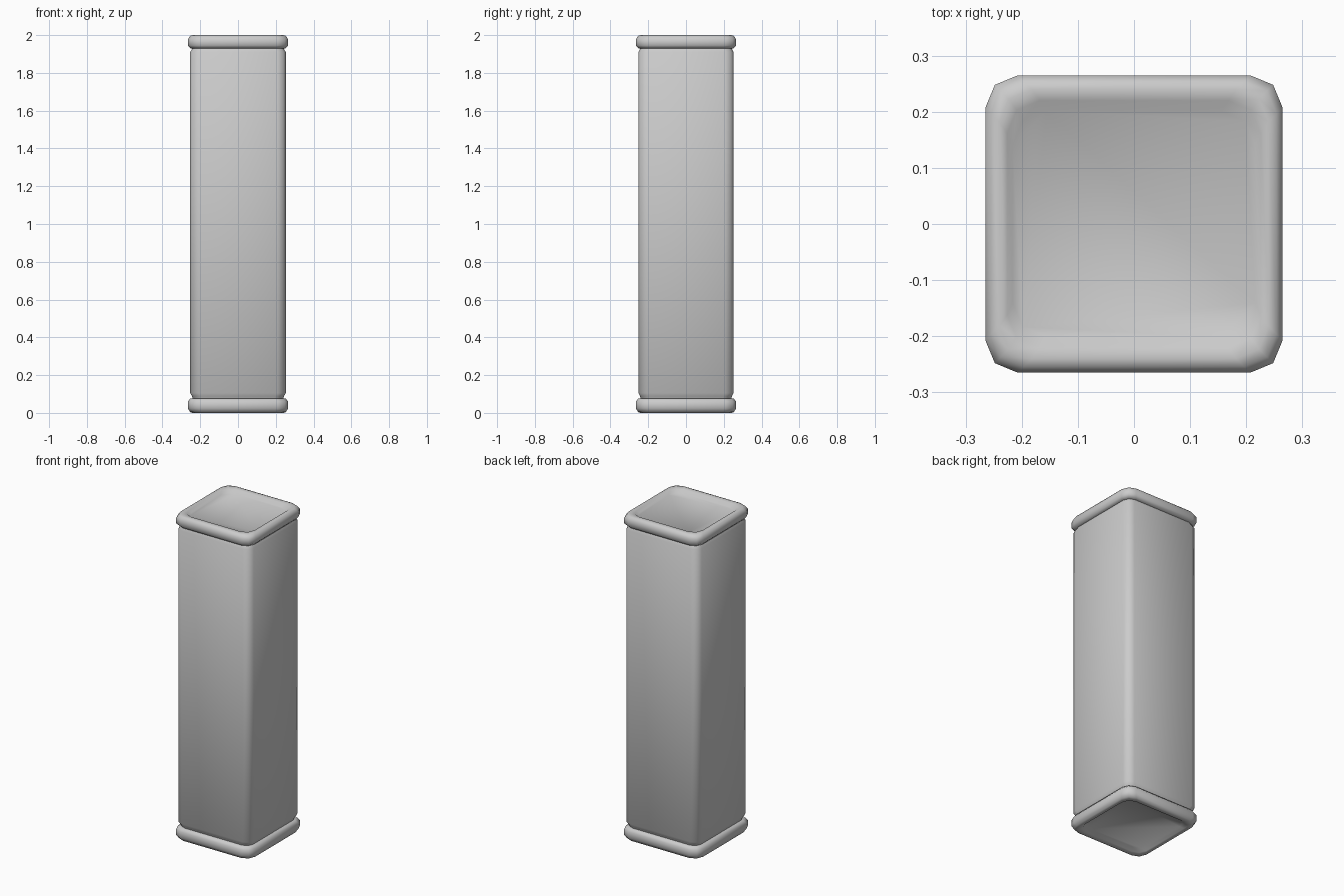
import bpy
import bmesh
import math

cube = bpy.data.objects.get("Cube")
if cube:
    bpy.data.objects.remove(cube, do_unlink=True)

grey = bpy.data.materials.new("light grey")
grey.use_nodes = True
colour = (0.6, 0.6, 0.6, 1)
grey.diffuse_color = colour
grey.node_tree.nodes["Principled BSDF"].inputs["Base Color"].default_value = colour


def rounded_square(hx, hy, radius, segments):
    """Outline of a rectangle with rounded corners, counter-clockwise."""
    points = []
    for k, (sx, sy) in enumerate([(1, 1), (-1, 1), (-1, -1), (1, -1)]):
        for i in range(segments + 1):
            a = math.pi / 2 * (k + i / segments)
            points.append((sx * (hx - radius) + radius * math.cos(a),
                           sy * (hy - radius) + radius * math.sin(a)))
    return points


def loft(name, profile, segments=2):
    """Capped stack of rounded squares; profile rows are half x, half y, radius, z."""
    bm = bmesh.new()
    rings = [[bm.verts.new((x, y, z)) for x, y in rounded_square(hx, hy, r, segments)]
             for hx, hy, r, z in profile]
    for low, high in zip(rings, rings[1:]):
        for i in range(len(low)):
            j = (i + 1) % len(low)
            bm.faces.new((low[i], low[j], high[j], high[i]))
    bm.faces.new(rings[0][::-1])
    bm.faces.new(rings[-1])
    bmesh.ops.recalc_face_normals(bm, faces=bm.faces)
    mesh = bpy.data.meshes.new(name)
    bm.to_mesh(mesh)
    bm.free()
    mesh.materials.append(grey)
    obj = bpy.data.objects.new(name, mesh)
    bpy.context.collection.objects.link(obj)
    bpy.ops.object.select_all(action="DESELECT")
    obj.select_set(True)
    bpy.context.view_layer.objects.active = obj
    bpy.ops.object.shade_smooth_by_angle(angle=math.radians(50))
    return obj


# Tall shaft with softened ends that tuck into the two rims
loft("shaft", [
    (0.238, 0.238, 0.045, 0.07),
    (0.243, 0.243, 0.045, 0.088),
    (0.253, 0.252, 0.045, 0.105),
    (0.253, 0.252, 0.045, 1.91),
    (0.243, 0.243, 0.045, 1.927),
    (0.238, 0.238, 0.045, 1.945),
])

# Rounded rim with a shallow recessed panel, from its shaft side outwards
rim = [
    (0.238, 0.238, 0.05, 0.070),
    (0.252, 0.252, 0.055, 0.070),
    (0.265, 0.265, 0.058, 0.055),
    (0.265, 0.265, 0.058, 0.022),
    (0.254, 0.254, 0.058, 0.004),
    (0.240, 0.240, 0.058, 0.000),
    (0.226, 0.220, 0.058, 0.004),
    (0.216, 0.201, 0.060, 0.020),
]
loft("top_rim", [(x, y, r, 2 - z) for x, y, r, z in rim])
loft("bottom_rim", [(x, y, r, z * 1.1) for x, y, r, z in rim])
